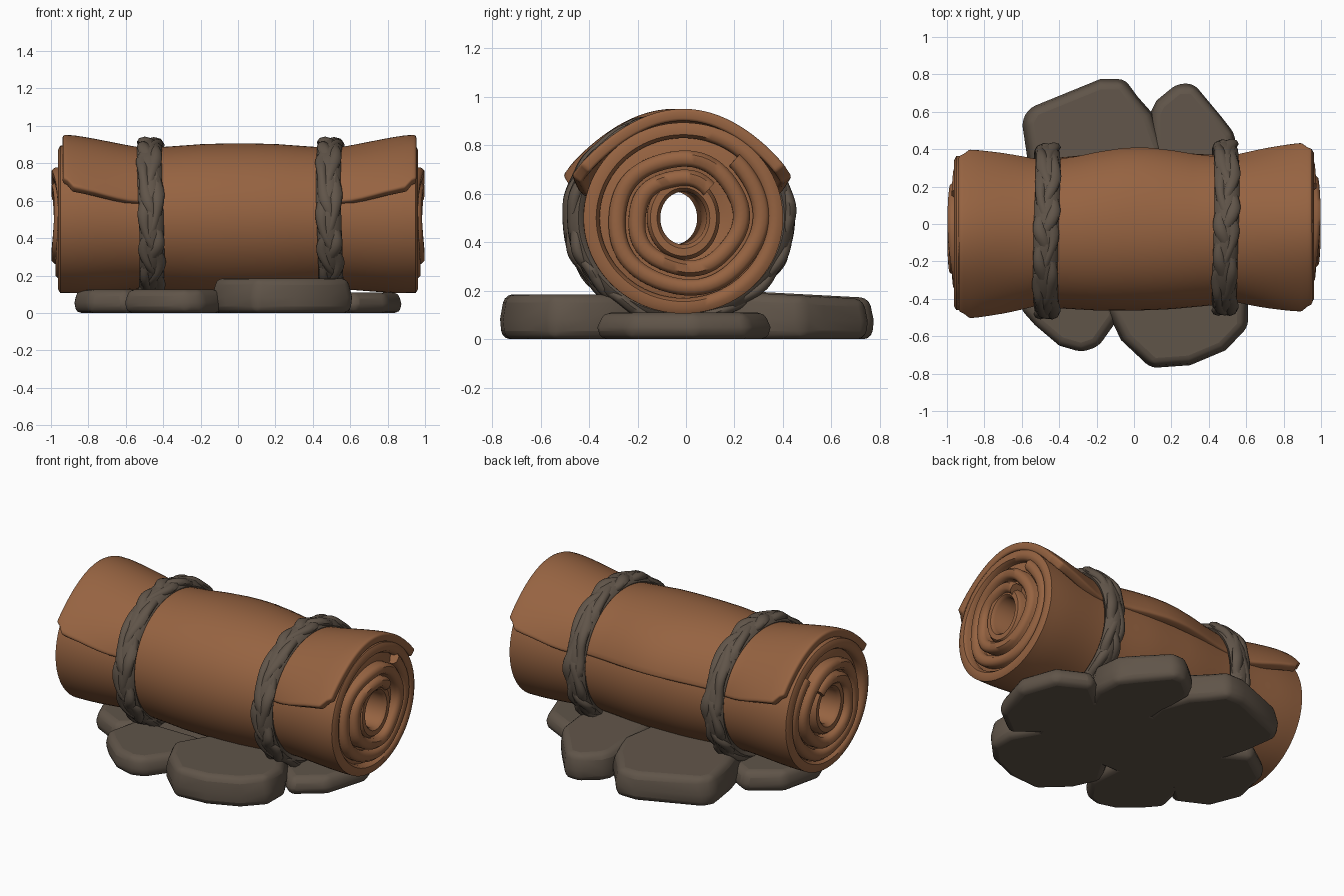
import bpy, bmesh, math
from math import sin, cos, tau

cube = bpy.data.objects.get("Cube")
if cube:
    bpy.data.objects.remove(cube, do_unlink=True)

CZ, SQUASH = 0.5, 0.957   # roll axis height and vertical squash


def material(name, rgb):
    m = bpy.data.materials.new(name)
    m.use_nodes = True
    m.diffuse_color = (*rgb, 1)
    m.node_tree.nodes["Principled BSDF"].inputs["Base Color"].default_value = (*rgb, 1)
    return m


LEATHER = material("brown leather", (0.305, 0.125, 0.053))
ROPE = material("grey brown rope", (0.118, 0.09, 0.067))
STONE = material("grey brown stone", (0.116, 0.089, 0.066))


def finish(name, bm, mat, bevel=0, segments=2, thickness=0, angle=50):
    bmesh.ops.recalc_face_normals(bm, faces=bm.faces)
    mesh = bpy.data.meshes.new(name)
    bm.to_mesh(mesh)
    bm.free()
    mesh.materials.append(mat)
    ob = bpy.data.objects.new(name, mesh)
    bpy.context.collection.objects.link(ob)
    if thickness:
        s = ob.modifiers.new("thickness", 'SOLIDIFY')
        s.thickness, s.offset = thickness, 0
    if bevel:
        b = ob.modifiers.new("soft edges", 'BEVEL')
        b.width, b.segments, b.limit_method = bevel, segments, 'ANGLE'
        b.angle_limit = math.radians(32)
    bpy.ops.object.select_all(action='DESELECT')
    ob.select_set(True)
    bpy.context.view_layer.objects.active = ob
    bpy.ops.object.shade_smooth_by_angle(angle=math.radians(angle))


def grid(rows, loop_u=False, loop_v=False, caps=False):
    """Skin a list of point rows, optionally closed either way."""
    bm = bmesh.new()
    vs = [[bm.verts.new(p) for p in row] for row in rows]
    nu, nv = len(vs), len(vs[0])
    for i in range(nu if loop_u else nu - 1):
        for j in range(nv if loop_v else nv - 1):
            a, b = vs[i], vs[(i + 1) % nu]
            k = (j + 1) % nv
            bm.faces.new((a[j], b[j], b[k], a[k]))
    if caps:
        bm.faces.new(vs[0])
        bm.faces.new(vs[-1])
    return bm


def polar(x, r, a, squash=SQUASH):
    """Point round the slightly yawed roll axis; angle 0 is up, positive to the back."""
    return (x, -0.03 + 0.02 * x + r * sin(a), CZ + squash * r * cos(a))


def smooth(t):
    t = max(0, min(1, t))
    return t * t * (3 - 2 * t)


def body_radius(x):
    """Roll radius, pinched under the straps."""
    return 0.412 - 0.022 * (1 - smooth(abs(abs(x) - 0.5) / 0.4))


# Spiral sheet of the rolled bed
SHEET = [(-1, -.25), (-.98, -.5), (.98, -.5), (1, -.25),
         (1, .25), (.98, .5), (-.98, .5), (-1, .25)]
TURNS, STEPS = 2, 120
rows = []
for i in range(STEPS + 1):
    u = i / STEPS
    a = 0.7 - u * TURNS * tau
    r = 0.165 + 0.165 * u + 0.004 * sin(5 * a)
    half = 0.99 - 0.02 * smooth((u - 0.55) / 0.12) + 0.007 * sin(2 * a + 1)
    rows.append([polar(x * half, r + 0.07 * t, a) for x, t in SHEET])
finish("rolled_sheet", grid(rows, loop_v=True, caps=True), LEATHER)

# Core tube round the hole, and the layers that close the gaps
for name, inner, outer, half, squash in (("core_tube", 0.095, 0.15, 0.97, 1.15),
                                         ("inner_layers", 0.14, 0.36, 0.93, SQUASH)):
    rows = []
    for i in range(64):
        a = tau * i / 64
        rows.append([polar(x * half, (inner + outer) / 2 + t * (outer - inner), a, squash)
                     for x, t in SHEET])
    finish(name, grid(rows, loop_u=True, loop_v=True), LEATHER)

# Outer layer with rounded rims
rows = []
for i in range(80):
    a = tau * i / 80
    ring = [polar(s * x, r, a) for s, x, r in ((1, .94, .345), (1, .96, .36), (1, .962, .39))]
    ring += [polar(x / 20, body_radius(x / 20), a) for x in range(19, -20, -1)]
    ring += [polar(-x, r, a) for x, r in ((.962, .39), (.96, .36), (.94, .345))]
    rows.append(ring)
finish("outer_layer", grid(rows, loop_u=True, loop_v=True), LEATHER)


# Cover flap: tight between the straps, flaring up at both ends
def flap_radius(x, a):
    flare = max(0, min(1, (abs(x) - 0.53) / 0.37))
    lip = (0.034 if a < 0 else 0.022) * min(1.4, (abs(a) / 1.2) ** 3)
    dip = 0.016 * sin(2 * a) ** 2
    bulge = 0.037 * smooth(1 - abs(x) / 0.42) * smooth(a / 1.2)
    front = 0.01 * smooth(-a / 1.2) * smooth((2.6 + a) / 1.2) * (1 - flare)
    return body_radius(x) - 0.014 + bulge + front + flare * (0.047 + lip - dip)


def edge_angle(x, front):
    ax = abs(x)
    if ax < 0.47:
        return 2.9 if front else 1.3
    a = 1.34 - 0.12 * smooth((ax - 0.55) / 0.35)
    return a - 0.14 * smooth((ax - 0.88) / 0.06)


side = [0.08, 0.2, 0.3, 0.4, 0.46, 0.49, 0.55, 0.6, 0.66, 0.72, 0.78, 0.84, 0.89, 0.92, 0.945]
rows = []
for x in [-s for s in reversed(side)] + [0] + side:
    lo, hi = -edge_angle(x, True), edge_angle(x, False)
    angles = [lo + (hi - lo) * j / 48 for j in range(49)]
    rows.append([polar(x + 0.008, flap_radius(x, a), a) for a in angles])
finish("cover_flap", grid(rows), LEATHER, bevel=0.016, thickness=0.05)

# Two rough straps: a broad core band with low strands wound over it
for side_name, cx in (("right", -0.467), ("left", 0.49)):
    for s in range(4):
        core = s == 3
        rows = []
        for i in range(140):
            a = tau * i / 140
            ph = 4 * a + s * tau / 3 + 0.6 * sin(3 * a)
            x = cx + 0.007 * sin(2 * a + cx) + (0 if core else 0.036 * sin(ph))
            r = 0.425 if core else 0.442 + 0.006 * sin(2 * ph) + 0.004 * sin(13 * a + s)
            w, t = (0.066, 0.044) if core else (0.033 + 0.006 * sin(9 * a + s), 0.027)
            rows.append([polar(x + w * cos(b), r + t * sin(b), a, 0.925)
                         for b in (tau * k / 8 for k in range(8))])
        part = "core" if core else f"strand_{s + 1}"
        finish(f"{side_name}_strap_{part}", grid(rows, True, True), ROPE, angle=60)


# Flat stones: outline prism, narrowed and sloped on top, with rounded edges
def stone(name, height, outline, slope=0):
    mx = sum(p[0] for p in outline) / len(outline)
    my = sum(p[1] for p in outline) / len(outline)
    rows = []
    for z, k in ((0, 0.97), (0.45, 1), (1, 0.93)):
        rows.append([(mx + (x - mx) * k, my + (y - my) * k, z * (height + slope * (y - my)))
                     for x, y in outline])
    finish(name, grid(rows, loop_v=True, caps=True), STONE, bevel=0.035, segments=3, angle=60)


stone("back_right_stone", 0.185, [(-.6, .55), (-.56, .62), (-.18, .775), (-.05, .775), (.02, .68),
                                  (.1, .59), (.17, .4), (.1, .1), (-.5, .1), (-.57, .35)], -0.05)
stone("back_left_stone", 0.18, [(.09, .6), (.12, .66), (.23, .75), (.32, .75),
                                (.47, .57), (.54, .48), (.55, .3), (.45, .1), (.1, .1)], -0.05)
stone("front_left_stone", 0.185, [(-.15, -.45), (-.07, -.62), (.09, -.77), (.3, -.755),
                                  (.49, -.675), (.61, -.55), (.61, -.4), (.5, -.2), (0, -.2)])
stone("front_right_stone", 0.125, [(-.61, -.45), (-.53, -.54), (-.4, -.65), (-.28, -.685),
                                   (-.19, -.655), (-.08, -.5), (-.1, -.2), (-.55, -.2)])
stone("right_stone", 0.125, [(-.88, -.08), (-.8, -.28), (-.6, -.38), (-.4, -.2),
                             (-.4, .2), (-.62, .32), (-.82, .18)])
stone("left_stone", 0.11, [(.88, .03), (.8, -.24), (.62, -.38), (.4, -.2),
                           (.4, .2), (.6, .36), (.8, .26)])
stone("middle_stone", 0.1, [(-.5, -.32), (.5, -.32), (.6, 0), (.45, .32), (-.45, .32), (-.6, 0)])
